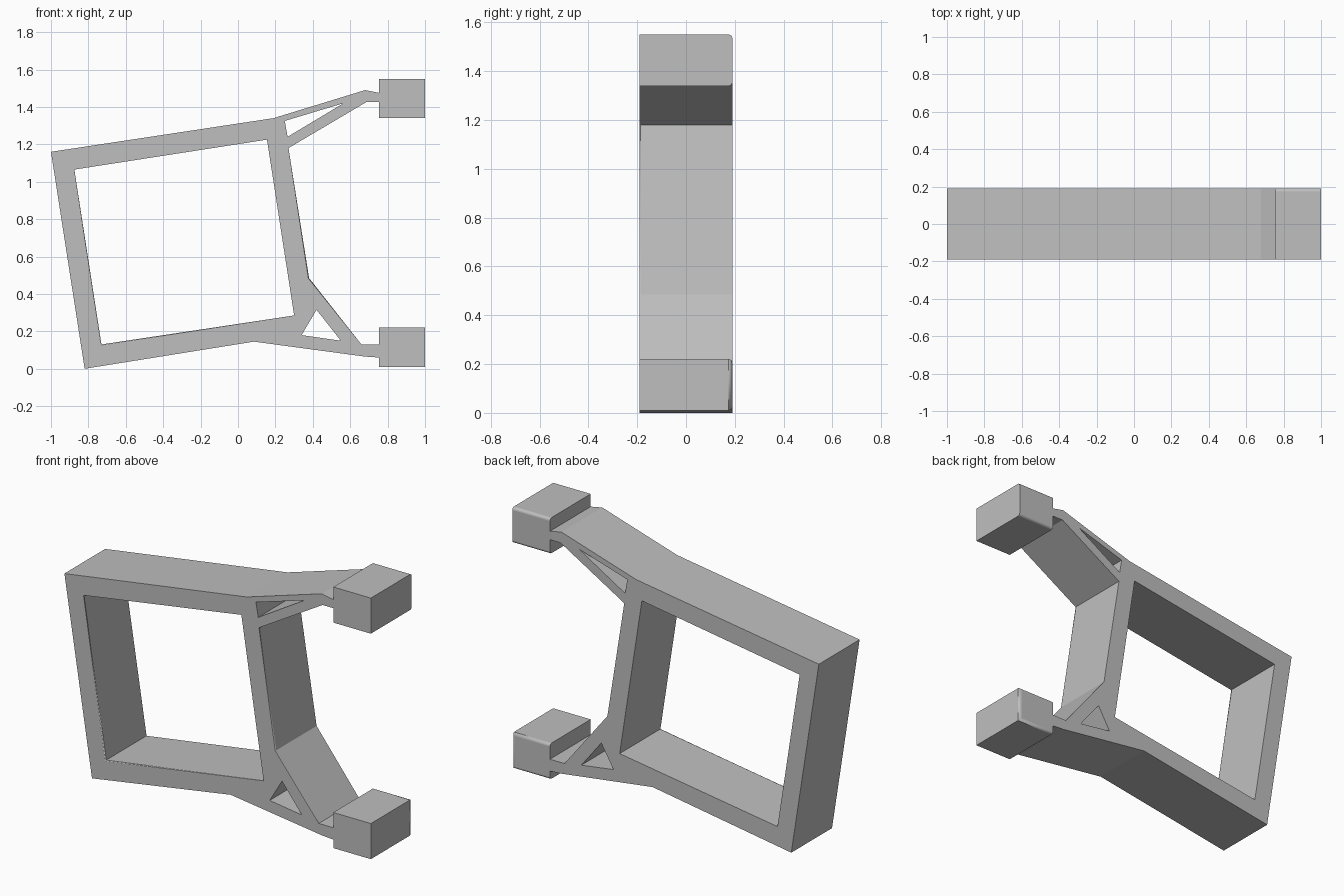
import bpy, bmesh
from mathutils import Vector

cube = bpy.data.objects.get("Cube")
if cube:
    bpy.data.objects.remove(cube, do_unlink=True)

HALF = 0.19  # half of the depth

grey = bpy.data.materials.new("light_grey")
grey.use_nodes = True
COLOUR = (0.52, 0.52, 0.52, 1)
grey.diffuse_color = COLOUR
grey.node_tree.nodes["Principled BSDF"].inputs["Base Color"].default_value = COLOUR


def round_edges(bm, edges, radius):
    """Round the given edges and smooth only the new strips."""
    result = bmesh.ops.bevel(bm, geom=edges, offset=radius, segments=4,
                             profile=0.5, affect='EDGES', clamp_overlap=True)
    for face in result["faces"]:
        face.smooth = True


def extruded(name, outlines, rounded, radius, side=-1):
    """Extrude an outline with holes along y; round chosen (outline, side) edges."""
    bm = bmesh.new()
    loops = [[bm.verts.new((x, -HALF, z)) for x, z in pts] for pts in outlines]
    rim = []
    for loop in loops:
        for i, v in enumerate(loop):
            rim.append(bm.edges.new((v, loop[(i + 1) % len(loop)])))
    bmesh.ops.triangle_fill(bm, edges=rim, use_beauty=True)
    bmesh.ops.dissolve_limit(bm, angle_limit=0.001, verts=bm.verts[:], edges=bm.edges[:])
    # back face copy and side walls
    front_faces = bm.faces[:]
    back = {v: bm.verts.new((v.co.x, HALF, v.co.z)) for loop in loops for v in loop}
    for face in front_faces:
        bm.faces.new([back[v] for v in reversed(face.verts)])
    for loop in loops:
        for i, a in enumerate(loop):
            b = loop[(i + 1) % len(loop)]
            bm.faces.new((a, b, back[b], back[a]))
    bmesh.ops.recalc_face_normals(bm, faces=bm.faces[:])
    chosen = []
    for n, i in rounded:
        a, b = loops[n][i], loops[n][(i + 1) % len(loops[n])]
        if side > 0:
            a, b = back[a], back[b]
        chosen.append(bm.edges.get((a, b)))
    round_edges(bm, chosen, radius)
    mesh = bpy.data.meshes.new(name)
    bm.to_mesh(mesh)
    bm.free()
    mesh.materials.append(grey)
    obj = bpy.data.objects.new(name, mesh)
    bpy.context.collection.objects.link(obj)
    return obj


# Tilted frame with both braced arms
outer = [(-1, 1.16), (0.19, 1.34), (0.68, 1.49), (0.755, 1.475),
         (0.755, 1.425), (0.685, 1.425), (0.27, 1.18), (0.38, 0.485),
         (0.66, 0.13), (0.755, 0.13), (0.755, 0.06), (0.68, 0.065),
         (0.085, 0.145), (-0.82, 0)]
window = [(-0.875, 1.065), (0.155, 1.225), (0.3, 0.285), (-0.73, 0.13)]
upper_gap = [(0.25, 1.325), (0.565, 1.42), (0.265, 1.24)]
lower_gap = [(0.42, 0.315), (0.55, 0.15), (0.34, 0.18)]
extruded("frame", [outer, window, upper_gap, lower_gap],
         [(0, 6), (0, 7), (1, 2), (1, 3)], 0.022)


# End blocks with softened back edges
def block(name, low, high, rounded):
    pts = [(0.755, low), (1, low), (1, high), (0.755, high)]
    extruded(name, [pts], [(0, i) for i in rounded], 0.015, side=1)


block("upper_block", 1.34, 1.55, (0, 2))
block("lower_block", 0.01, 0.22, (0, 1, 2))
